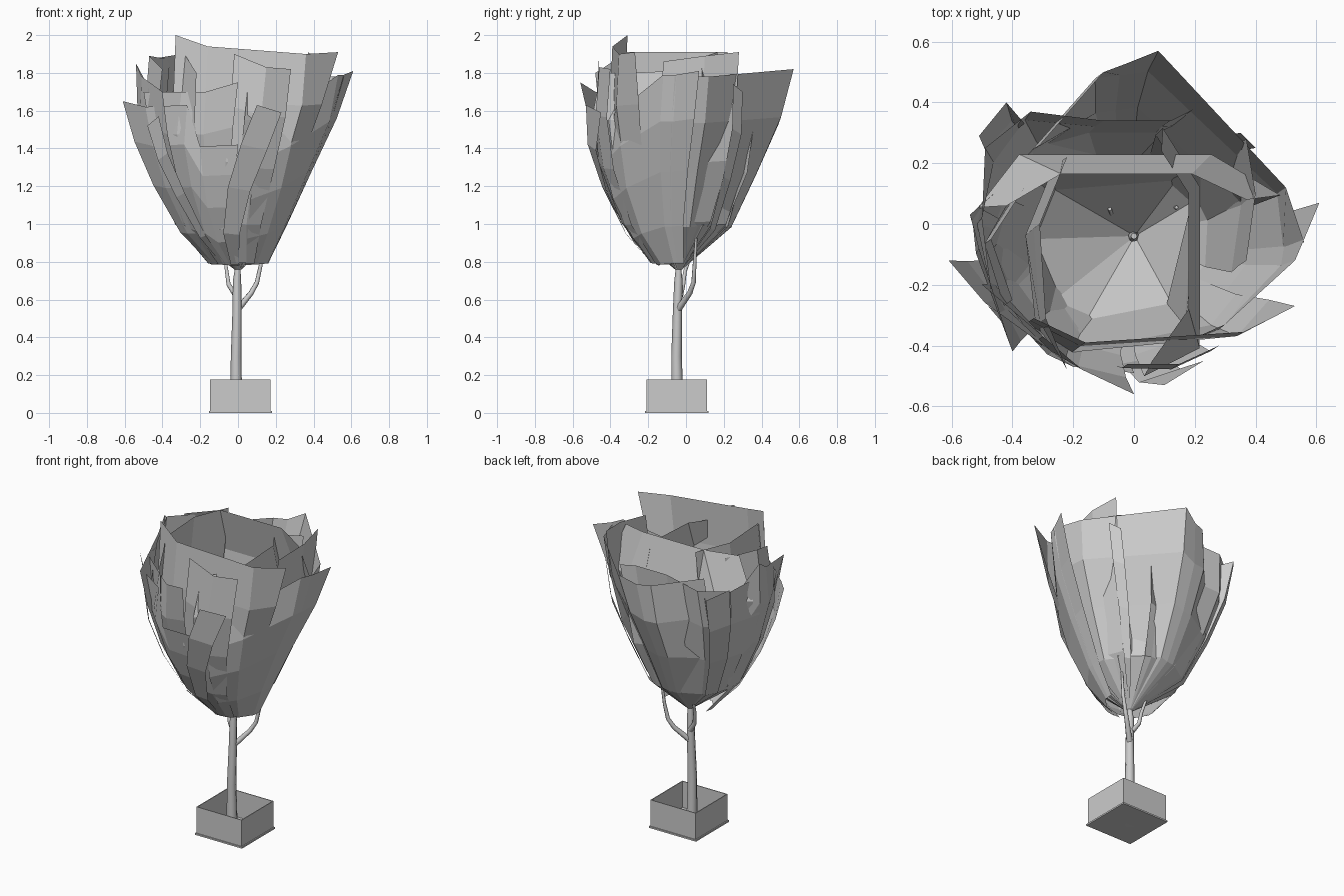
import bpy, bmesh, math

cube = bpy.data.objects.get("Cube")
if cube:
    bpy.data.objects.remove(cube)

GREY = (0.6, 0.6, 0.6, 1)
mat = bpy.data.materials.new("plain grey")
mat.use_nodes = True
mat.diffuse_color = GREY
mat.node_tree.nodes["Principled BSDF"].inputs["Base Color"].default_value = GREY


def add_mesh(name, bm):
    me = bpy.data.meshes.new(name)
    bm.to_mesh(me)
    bm.free()
    me.materials.append(mat)
    ob = bpy.data.objects.new(name, me)
    bpy.context.collection.objects.link(ob)
    return ob


# Crown envelope: height, centre x, centre y, radius
ENVELOPE = [(0.76, 0, -0.04, 0.02), (0.79, 0, -0.03, 0.16), (1.0, -0.04, -0.05, 0.3),
            (1.3, -0.04, -0.04, 0.43), (1.55, -0.02, -0.02, 0.52),
            (1.8, 0.01, 0, 0.57), (2.05, 0.01, 0, 0.58)]


def envelope(z):
    for a, b in zip(ENVELOPE, ENVELOPE[1:]):
        if z <= b[0]:
            f = (z - a[0]) / (b[0] - a[0])
            return [p + (q - p) * f for p, q in zip(a[1:], b[1:])]
    return ENVELOPE[-1][1:]


def leaf(name, rim, base=0.03, scale=1.0, curl=1.0, twist=0):
    """Faceted sheet hanging from its rim points down to the foot of the crown.

    It follows the envelope and stands upright where the rim lies further in.
    """
    bm = bmesh.new()
    grid = []
    for x, y, top in rim:
        cx, cy, full = envelope(top)
        reach = math.hypot(x - cx, y - cy)
        angle = math.atan2(y - cy, x - cx)
        column = []
        for t in (base, 0.22, 0.5, 0.76):
            z = 0.76 + (top - 0.76) * t
            cx, cy, r = envelope(z)
            r = min(r * scale * (1 + max(0, reach / full - 1) * t), reach / curl)
            a = angle + math.radians(twist) * (1 - t)
            column.append(bm.verts.new((cx + r * math.cos(a), cy + r * math.sin(a), z)))
        column.append(bm.verts.new((x, y, top)))
        grid.append(column)
    for a, b in zip(grid, grid[1:]):
        for i in range(len(a) - 1):
            bm.faces.new((a[i], b[i], b[i + 1], a[i + 1]))
    return add_mesh(name, bm)


# Outer leaf sheets
leaf("outer_leaf_front_left", [(-0.61, -0.12, 1.65), (-0.49, -0.26, 1.62), (-0.27, -0.42, 1.63),
                               (-0.2, -0.47, 1.41), (0, -0.49, 1.42)])
leaf("outer_leaf_front", [(-0.5, -0.2, 1.7), (-0.3, -0.37, 1.7), (-0.17, -0.48, 1.7),
                          (0, -0.56, 1.75)], 0, 0.95)
leaf("outer_leaf_right", [(0.1, -0.42, 1.5), (0.3, -0.33, 1.62), (0.53, -0.12, 1.79),
                          (0.56, -0.05, 1.79), (0.61, 0.07, 1.81)])
leaf("outer_leaf_back", [(0.56, -0.06, 1.78), (0.5, 0.12, 1.78), (0.08, 0.57, 1.82),
                         (-0.02, 0.53, 1.77), (-0.1, 0.5, 1.77), (-0.31, 0.26, 1.78)], 0)
leaf("outer_leaf_back_left", [(0.2, 0.38, 1.78), (0.12, 0.34, 1.78), (-0.1, 0.34, 1.78),
                              (-0.34, 0.37, 1.75), (-0.49, 0.25, 1.74), (-0.5, 0.02, 1.74),
                              (-0.47, -0.22, 1.72)], 0, 0.98)
leaf("outer_leaf_left", [(-0.46, 0.1, 1.7), (-0.54, 0.03, 1.85), (-0.51, -0.08, 1.78),
                         (-0.4, -0.42, 1.7)], scale=0.98)

# Middle leaf sheets, rising above the outer ones
leaf("middle_leaf_front", [(-0.02, -0.46, 1.9), (0.15, -0.46, 1.83), (0.28, -0.4, 1.82)],
     scale=0.97)
leaf("middle_leaf_right", [(0.37, 0.28, 1.91), (0.4, 0.1, 1.89), (0.37, -0.12, 1.86)], 0, 0.96)
leaf("middle_leaf_back_left", [(-0.36, 0.33, 1.7), (-0.42, 0.4, 1.72), (-0.51, 0.29, 1.77)],
     0, 1.01)
leaf("middle_leaf_left", [(-0.36, 0.12, 1.87), (-0.47, -0.05, 1.89), (-0.4, -0.25, 1.82)],
     0, 0.96)

# Inner sheets meeting at the trunk, some curling inwards at the rim
leaf("inner_leaf_front", [(-0.33, -0.31, 2.0), (-0.16, -0.39, 1.94), (0.36, -0.355, 1.9),
                          (0.53, -0.27, 1.91)], 0, 0.94)
leaf("inner_leaf_back", [(0.37, 0.08, 1.88), (0.19, 0.165, 1.91), (-0.24, 0.165, 1.91),
                         (-0.42, 0.06, 1.88)], 0, 0.95, 0.68)
leaf("inner_leaf_right", [(0.06, -0.45, 1.8), (0.18, -0.28, 1.8), (0.18, 0.1, 1.82),
                          (0.09, 0.24, 1.84)], 0, 0.93, 0.72)
leaf("inner_leaf_left", [(-0.22, 0.22, 1.91), (-0.31, 0, 1.91), (-0.29, -0.31, 1.91),
                         (-0.22, -0.48, 1.8)], 0, 0.93)

# Narrow leaf strips lying over the crown
leaf("strip_front_left", [(-0.48, -0.27, 1.52), (-0.42, -0.34, 1.57)], scale=1.04, twist=25)
leaf("strip_front_right", [(0.1, -0.53, 1.63), (0.23, -0.45, 1.59)], scale=1.04, twist=-28)
leaf("strip_back_right", [(0.4, 0.25, 1.74), (0.35, 0.3, 1.7)], 0, 0.98, 1, 8)


# Trunk and branches as tapered tubes
def tube(name, points):
    cu = bpy.data.curves.new(name, "CURVE")
    cu.dimensions = "3D"
    cu.bevel_depth = 1
    cu.bevel_resolution = 2
    cu.use_fill_caps = True
    sp = cu.splines.new("POLY")
    sp.points.add(len(points) - 1)
    for p, (x, y, z, r) in zip(sp.points, points):
        p.co = (x, y, z, 1)
        p.radius = r
    cu.materials.append(mat)
    ob = bpy.data.objects.new(name, cu)
    bpy.context.collection.objects.link(ob)


tube("trunk", [(-0.01, -0.045, 0, 0.033), (-0.01, -0.05, 0.3, 0.028), (-0.005, -0.045, 0.55, 0.024),
               (-0.005, -0.04, 0.7, 0.022), (0, -0.04, 0.8, 0.01)])
tube("branch_right", [(0, -0.04, 0.55, 0.018), (0.07, 0.02, 0.635, 0.014), (0.1, 0.04, 0.69, 0.012),
                      (0.12, 0.045, 0.78, 0.01), (0.14, 0.055, 0.95, 0.006)])
tube("branch_left", [(-0.01, -0.03, 0.62, 0.016), (-0.05, -0.015, 0.68, 0.012),
                     (-0.06, -0.005, 0.75, 0.01), (-0.08, 0.05, 0.9, 0.006)])


# Square planter: base plate and thin walls
def box(name, x0, x1, y0, y1, z0, z1):
    bm = bmesh.new()
    bmesh.ops.create_cube(bm, size=1)
    for v in bm.verts:
        v.co = ((x0 + x1) / 2 + v.co.x * (x1 - x0), (y0 + y1) / 2 + v.co.y * (y1 - y0),
                (z0 + z1) / 2 + v.co.z * (z1 - z0))
    return add_mesh(name, bm)


L, R, F, B, H, T = -0.147, 0.173, -0.21, 0.112, 0.178, 0.005
box("planter_base", L - 0.007, R + 0.007, F - 0.007, B + 0.007, 0, 0.01)
box("planter_wall_left", R - T, R, F, B, 0.01, H)
box("planter_wall_right", L, L + T, F, B, 0.01, H)
box("planter_wall_front", L + T, R - T, F, F + T, 0.01, H)
box("planter_wall_back", L + T, R - T, B - T, B, 0.01, H)
